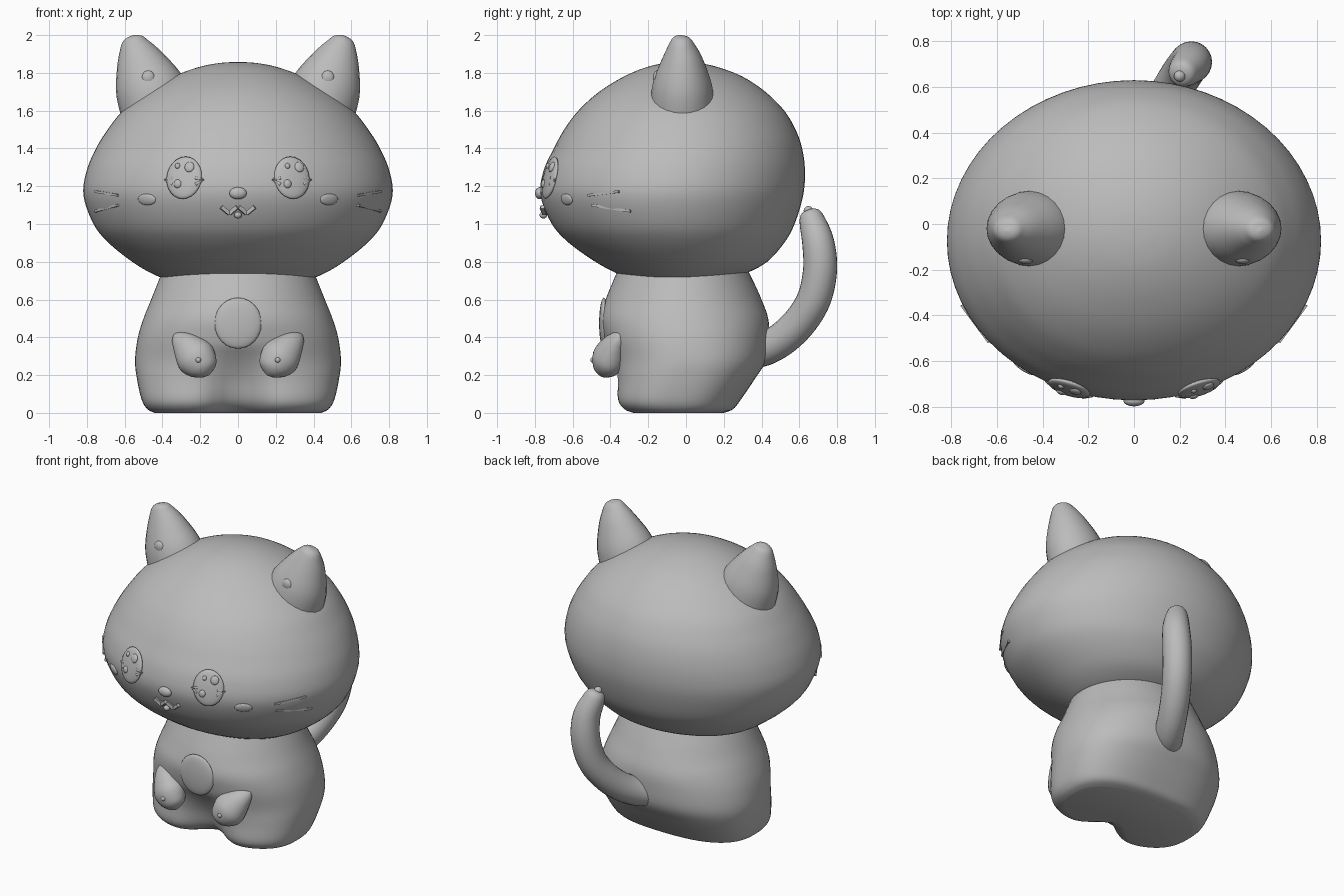
import bpy, bmesh, math
from mathutils import Vector, Matrix

if "Cube" in bpy.data.objects:
    bpy.data.objects.remove(bpy.data.objects["Cube"])

grey = bpy.data.materials.new("soft_grey")
grey.use_nodes = True
COLOUR = (0.5, 0.5, 0.5, 1)
grey.diffuse_color = COLOUR
grey.node_tree.nodes["Principled BSDF"].inputs["Base Color"].default_value = COLOUR


def finish(name, bm, smooth=True):
    bmesh.ops.recalc_face_normals(bm, faces=bm.faces[:])
    mesh = bpy.data.meshes.new(name)
    bm.to_mesh(mesh)
    bm.free()
    mesh.materials.append(grey)
    for p in mesh.polygons:
        p.use_smooth = smooth
    ob = bpy.data.objects.new(name, mesh)
    bpy.context.collection.objects.link(ob)
    return ob


def spline(rows, steps=5):
    """Smooth curve through rows of numbers."""
    rows = [Vector(r) for r in rows]
    out = []
    for i in range(len(rows) - 1):
        a, b, c, d = rows[max(i - 1, 0)], rows[i], rows[i + 1], rows[min(i + 2, len(rows) - 1)]
        for k in range(steps):
            t = k / steps
            out.append(b + (c - a) * (t / 2) + (a * 2 - b * 5 + c * 4 - d) * (t * t / 2)
                       + (b * 3 - a - c * 3 + d) * (t ** 3 / 2))
    return out + [rows[-1]]


def loft(name, rings):
    bm = bmesh.new()
    rings = [[bm.verts.new(p) for p in ring] for ring in rings]
    n = len(rings[0])
    for lo, hi in zip(rings, rings[1:]):
        for j in range(n):
            bm.faces.new((lo[j], lo[(j + 1) % n], hi[(j + 1) % n], hi[j]))
    bm.faces.new(rings[0])
    bm.faces.new(rings[-1])
    return finish(name, bm)


def tube(name, rows, ref, squash=1, sides=24):
    """Round tube along x, y, z, radius rows; squash acts along ref."""
    pts = spline(rows)
    rings = []
    for i, p in enumerate(pts):
        t = (pts[min(i + 1, len(pts) - 1)] - pts[max(i - 1, 0)]).to_3d().normalized()
        u = (Vector(ref) - t * t.dot(Vector(ref))).normalized()
        v = t.cross(u)
        rings.append([p.to_3d() + p[3] * (u * squash * math.cos(a) + v * math.sin(a))
                      for a in (math.tau * j / sides for j in range(sides))])
    return loft(name, rings)


def ball(name, loc, size, rot=None, segs=24):
    bm = bmesh.new()
    m = Matrix.Translation(loc) @ (rot or Matrix()) @ Matrix.Diagonal((*size, 1))
    bmesh.ops.create_uvsphere(bm, u_segments=segs, v_segments=segs // 2, radius=1, matrix=m)
    return finish(name, bm)


# Head: height, half width, front, back
head = spline([
    (0.695, 0.25, -0.27, 0.15), (0.71, 0.38, -0.31, 0.22), (0.74, 0.46, -0.37, 0.32),
    (0.80, 0.56, -0.48, 0.43), (0.90, 0.685, -0.62, 0.52), (1.0, 0.765, -0.71, 0.575),
    (1.15, 0.818, -0.77, 0.62), (1.28, 0.802, -0.755, 0.63), (1.4, 0.752, -0.70, 0.615),
    (1.5, 0.69, -0.645, 0.58), (1.6, 0.61, -0.57, 0.52), (1.7, 0.485, -0.46, 0.42),
    (1.78, 0.345, -0.33, 0.30), (1.83, 0.21, -0.21, 0.17), (1.852, 0.10, -0.11, 0.07),
    (1.858, 0.01, -0.03, -0.01)])
loft("head", [[(w * math.cos(a), (f + b) / 2 + (b - f) / 2 * math.sin(a), z)
               for a in (math.tau * j / 64 for j in range(64))] for z, w, f, b in head])


def face_point(x, z, out=0.0):
    """Point on the front of the head."""
    for p, q in zip(head, head[1:]):
        if p[0] <= z <= q[0]:
            _, w, f, b = p.lerp(q, (z - p[0]) / (q[0] - p[0]))
            break
    return Vector((x, (f + b) / 2 - (b - f) / 2 * math.sqrt(max(0, 1 - (x / w) ** 2)) - out, z))


def face_frame(x, z):
    """Rotation whose Z axis leaves the face and whose Y axis points up."""
    e = 0.04
    dx = face_point(x + e, z) - face_point(x - e, z)
    dz = face_point(x, z + e) - face_point(x, z - e)
    return dx.cross(dz).normalized().to_track_quat('Z', 'Y').to_matrix().to_4x4()


def face_ball(name, x, z, rx, rz, depth, out=0.0):
    rot = face_frame(x, z)
    loc = face_point(x, z) + rot.to_3x3() @ Vector((0, 0, out))
    ball(name, loc, (rx, rz, depth), rot)


def bar(name, a, b, thick):
    """Thin straight bar between two points."""
    d = b - a
    m = (Matrix.Translation((a + b) / 2) @ d.to_track_quat('X', 'Z').to_matrix().to_4x4()
         @ Matrix.Diagonal((d.length, thick, thick, 1)))
    bm = bmesh.new()
    bmesh.ops.create_cube(bm, size=1, matrix=m)
    return finish(name, bm, smooth=False)


# Body: height, half width, front, back, squareness; hollow between the legs
body = spline([
    (0.0, 0.44, -0.31, 0.20, 2.5), (0.02, 0.48, -0.355, 0.25, 2.6), (0.07, 0.51, -0.385, 0.29, 2.6),
    (0.18, 0.535, -0.385, 0.365, 2.5), (0.28, 0.545, -0.40, 0.425, 2.3),
    (0.4, 0.53, -0.435, 0.44, 2.2), (0.5, 0.50, -0.45, 0.435, 2.1), (0.6, 0.46, -0.425, 0.40, 2),
    (0.7, 0.42, -0.385, 0.355, 2), (0.85, 0.36, -0.32, 0.28, 2)])


def body_ring(z, w, f, b, n):
    ring = []
    for j in range(72):
        c, s = math.cos(math.tau * j / 72), math.sin(math.tau * j / 72)
        x = w * math.copysign(abs(c) ** (2 / n), c)
        y = (f + b) / 2 + (b - f) / 2 * math.copysign(abs(s) ** (2 / n), s)
        if s < 0:
            y += 0.16 * max(0, 1 - z / 0.36) * math.exp(-(x / 0.14) ** 2)
        ring.append((x, y, z))
    return ring


loft("body", [body_ring(*r) for r in body])
ball("belly_patch", (0, -0.435, 0.475), (0.125, 0.025, 0.135))

# Tail with a small tip
tube("tail", [(0.03, 0.36, 0.32, 0.085), (0.08, 0.43, 0.345, 0.09), (0.13, 0.52, 0.40, 0.09),
              (0.18, 0.61, 0.49, 0.09), (0.225, 0.68, 0.61, 0.09), (0.25, 0.71, 0.76, 0.09),
              (0.25, 0.70, 0.90, 0.085), (0.22, 0.67, 1.01, 0.07), (0.207, 0.655, 1.06, 0.05),
              (0.203, 0.65, 1.075, 0.005)], (1, 0, 0))
ball("tail_tip", (0.2, 0.648, 1.07), (0.025, 0.025, 0.025))

for s, side in ((1, "left"), (-1, "right")):
    # Ear and its inner dot
    tube(side + "_ear", [(s * 0.42, -0.02, 1.60, 0.20), (s * 0.475, -0.02, 1.74, 0.18),
                         (s * 0.518, -0.02, 1.86, 0.13), (s * 0.543, -0.025, 1.94, 0.085),
                         (s * 0.552, -0.03, 1.985, 0.05), (s * 0.555, -0.03, 2.0, 0.004)],
         (0, 1, 0), 0.87)
    ball(side + "_ear_dot", (s * 0.475, -0.155, 1.775), (0.035, 0.02, 0.037))

    # Paw and its pad
    tube(side + "_paw", [(s * 0.335, -0.345, 0.42, 0.005), (s * 0.318, -0.355, 0.40, 0.04),
                         (s * 0.275, -0.38, 0.355, 0.078), (s * 0.225, -0.405, 0.295, 0.105),
                         (s * 0.185, -0.425, 0.245, 0.085), (s * 0.165, -0.435, 0.215, 0.05),
                         (s * 0.155, -0.44, 0.20, 0.005)], (0, 1, 0), 0.85)
    ball(side + "_paw_pad", (s * 0.21, -0.495, 0.28), (0.014, 0.012, 0.014))

    # Eye with three highlights and corner lashes
    ex, ez = s * 0.285, 1.245
    face_ball(side + "_eye", ex, ez, 0.098, 0.115, 0.022)
    for dx, dz, r in ((0.033, 0.05, 0.026), (-0.028, 0.055, 0.014), (-0.028, -0.035, 0.021)):
        face_ball(side + "_eye_highlight", ex + dx, ez + dz, r, r * 1.1, 0.012, 0.02)
    for k in (-1, 1):
        for tilt in (-0.02, 0.012):
            tube(side + "_lash", [(*face_point(ex + k * 0.06, ez - 0.015 + tilt, 0.012), 0.011),
                                  (*face_point(ex + k * 0.105, ez - 0.01, 0.008), 0.002)],
                 (0, 0, 1), 1, 8)

    # Cheek
    face_ball(side + "_cheek", s * 0.482, 1.13, 0.055, 0.031, 0.012)

    # Whiskers
    for z_in, z_out in ((1.152, 1.172), (1.1, 1.068)):
        bar(side + "_whisker", face_point(s * 0.635, z_in, 0.005),
            face_point(s * 0.755, z_out, 0.01), 0.013)

    # Mouth strokes
    low = face_point(s * 0.045, 1.055, 0.01)
    bar(side + "_mouth_outer", low, face_point(s * 0.088, 1.09, 0.01), 0.02)
    bar(side + "_mouth_inner", low, face_point(s * 0.005, 1.09, 0.01), 0.02)

# Nose and chin dot
ball("nose", (0, -0.775, 1.163), (0.046, 0.024, 0.032))
ball("mouth_dot", (0, -0.755, 1.047), (0.02, 0.02, 0.018))
